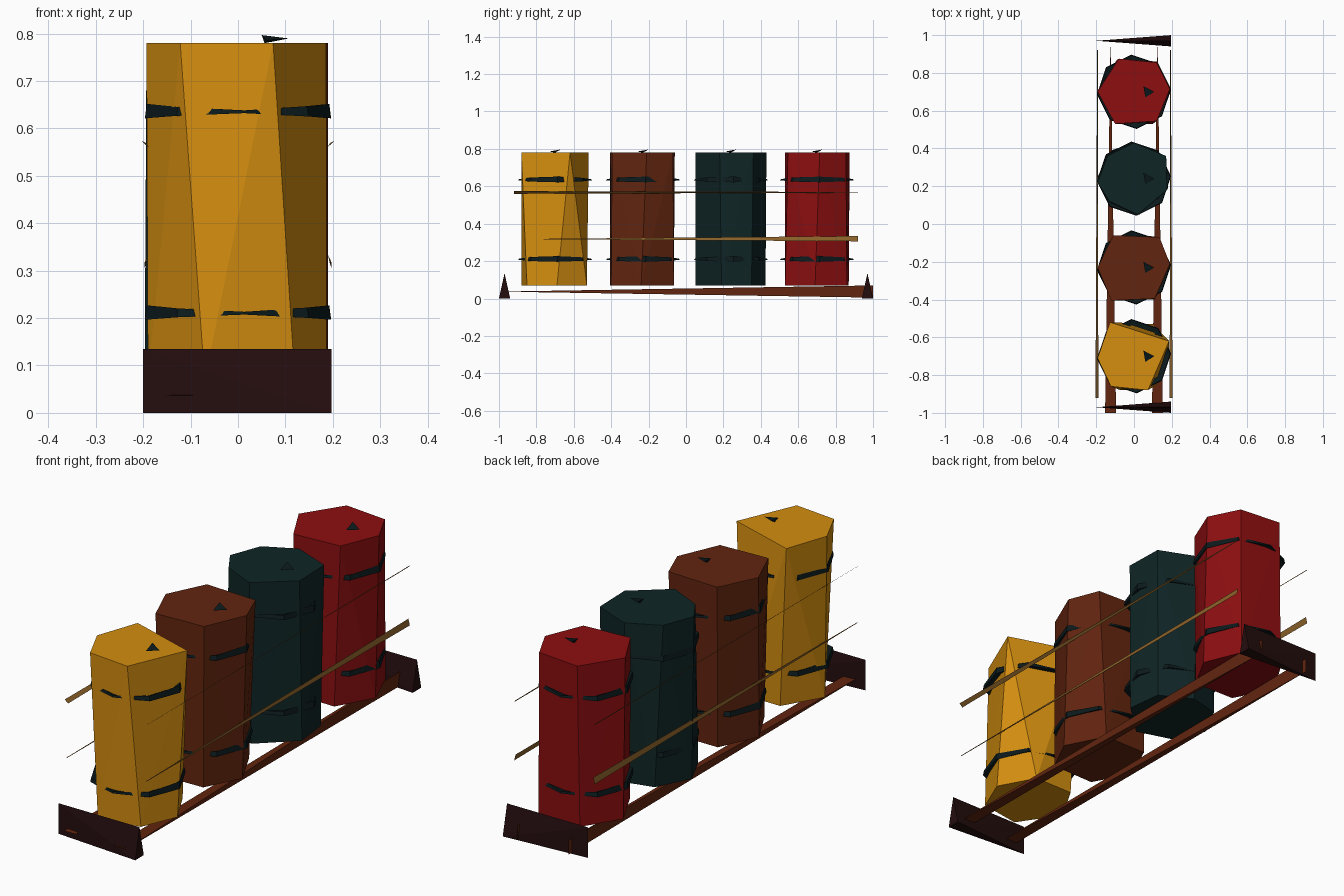
import bpy, bmesh, math

if "Cube" in bpy.data.objects:
    bpy.data.objects.remove(bpy.data.objects["Cube"])


def material(name, rgb):
    m = bpy.data.materials.new(name)
    m.diffuse_color = (*rgb, 1)
    m.use_nodes = True
    m.node_tree.nodes["Principled BSDF"].inputs["Base Color"].default_value = m.diffuse_color
    return m


YELLOW = material("yellow paint", (0.66, 0.27, 0.005))
BROWN = material("brown wood", (0.122, 0.018, 0.0048))
TEAL = material("dark teal paint", (0.0048, 0.018, 0.0185))
RED = material("red paint", (0.262, 0.0044, 0.0052))
IRON = material("dark iron", (0.0035, 0.010, 0.0115))
DARK = material("dark wood", (0.0176, 0.004, 0.0044))
TAN = material("tan rail", (0.262, 0.122, 0.023))


def finish(bm, name, mat):
    bmesh.ops.recalc_face_normals(bm, faces=bm.faces)
    me = bpy.data.meshes.new(name)
    bm.to_mesh(me)
    bm.free()
    me.materials.append(mat)
    ob = bpy.data.objects.new(name, me)
    bpy.context.collection.objects.link(ob)
    return ob


def hull(name, points, mat):
    """Flat-faced convex solid around the points."""
    bm = bmesh.new()
    for p in points:
        bm.verts.new(p)
    bmesh.ops.convex_hull(bm, input=bm.verts[:])
    bmesh.ops.dissolve_limit(bm, angle_limit=0.01, verts=bm.verts[:], edges=bm.edges[:])
    return finish(bm, name, mat)


def barrel(name, cy, top, bottom, mat):
    pts = [(x, cy + y, 0.78) for x, y in top] + [(x, cy + y, 0.07) for x, y in bottom]
    hull(name + "_barrel", pts, mat)


def hoop(name, cy, z):
    """Eight-sided band, tall at the sides and thin at front and back."""
    bm = bmesh.new()
    rings = []
    for i in range(8):
        a = math.radians(45 * i + 4)
        c, s = math.cos(a), math.sin(a)
        h = 0.003 + 0.014 * abs(c) ** 1.5
        rings.append([bm.verts.new((r * c, cy + r * s, z + dz))
                      for r, dz in ((0.197, -h * 0.8), (0.193, h), (0.165, 0))])
    for i in range(8):
        a, b = rings[i], rings[(i + 1) % 8]
        for j in range(3):
            k = (j + 1) % 3
            bm.faces.new((a[j], b[j], b[k], a[k]))
    finish(bm, name, IRON)


# Barrel outlines, relative to each barrel's centre
yellow_top = [(-.193, -.01), (-.127, .18), (.186, .08), (.074, -.18), (-.122, -.16)]
yellow_bottom = [(-.07, -.18), (.12, -.15), (.187, .01), (.10, .17), (-.09, .17), (-.19, 0)]
brown_top = [(-.193, 0), (-.11, .17), (.135, .16), (.19, .02), (.11, -.165), (-.12, -.175)]
brown_bottom = [(-.19, -.01), (-.11, .165), (.10, .165), (.19, -.01), (.11, -.17), (-.10, -.175)]
teal_top = [(-.193, -.02), (-.14, .12), (.0, .19), (.17, .12), (.175, -.06), (.02, -.19), (-.13, -.12)]
teal_bottom = [(-.197, .0), (-.12, .15), (.02, .185), (.16, .11), (.18, -.05), (.03, -.19), (-.13, -.14)]
red_top = [(-.193, 0), (-.08, .175), (.12, .155), (.19, .015), (.12, -.155), (-.10, -.17)]
red_bottom = [(-.19, .01), (-.09, .17), (.12, .16), (.19, -.01), (.10, -.17), (-.10, -.165)]

for name, cy, top, bottom, mat in (
        ("yellow", -0.70, yellow_top, yellow_bottom, YELLOW),
        ("brown", -0.23, brown_top, brown_bottom, BROWN),
        ("teal", 0.24, teal_top, teal_bottom, TEAL),
        ("red", 0.70, red_top, red_bottom, RED)):
    barrel(name, cy, top, bottom, mat)
    hoop(name + "_lower_hoop", cy, 0.21)
    hoop(name + "_upper_hoop", cy, 0.635)
    # Small bung on the lid
    hull(name + "_bung", [(.05, cy + .03, .797), (.107, cy, .79),
                          (.06, cy - .03, .786), (.056, cy, .78)], IRON)

# Wedge-shaped end blocks
for name, cy in (("front_end", -0.97), ("back_end", 0.97)):
    hull(name, [(.197, cy - .03, 0), (.197, cy + .03, 0), (.197, cy, .135),
                (-.2, cy, 0), (-.2, cy, .135)], DARK)

# Tapered floor beams and side rails, mirrored left and right
for side, s in (("left", -1), ("right", 1)):
    hull(side + "_beam", [(s * .095, -1, .037), (s * .153, -1, .037),
                          (s * .124, 1, .005), (s * .124, 1, .07)], BROWN)
    hull(side + "_upper_rail", [(s * .204, -.92, .574), (s * .188, -.92, .56),
                                (s * .195, .92, .570), (s * .195, .92, .566)], TAN)
    hull(side + "_lower_rail", [(s * .190, .92, .334), (s * .197, .92, .306),
                                (s * .197, -.92, .318), (s * .193, -.92, .318)], TAN)
